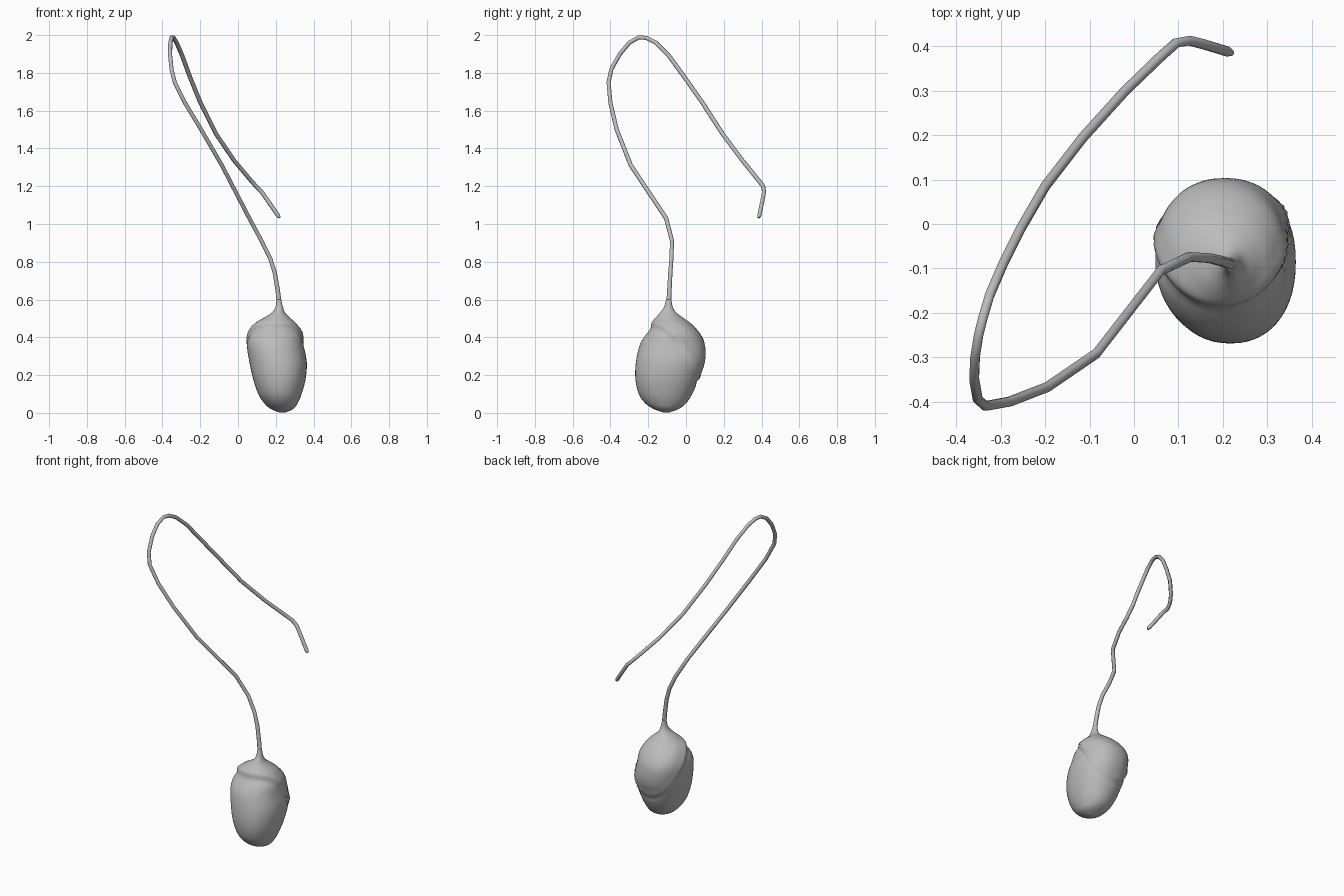
import bpy
import bmesh
import math
from mathutils import Vector

SIDES = 56      # points around each ring of the head
STEPS = 5       # rings between two profile rows

default_cube = bpy.data.objects.get("Cube")
if default_cube:
    bpy.data.objects.remove(default_cube, do_unlink=True)


def make_material(name, colour):
    material = bpy.data.materials.new(name)
    material.use_nodes = True
    material.diffuse_color = colour
    shader = material.node_tree.nodes["Principled BSDF"]
    shader.inputs["Base Color"].default_value = colour
    shader.inputs["Roughness"].default_value = 0.6
    return material


def spline(a, b, c, d, t):
    """Smooth interpolation between b and c."""
    return 0.5 * (2 * b + (c - a) * t + (2 * a - 5 * b + 4 * c - d) * t ** 2
                  + (3 * b - a - 3 * c + d) * t ** 3)


def refine(rows, steps):
    """Insert smooth in-between rows into a list of rows."""
    result = []
    for i in range(len(rows) - 1):
        near = [rows[max(0, min(len(rows) - 1, i + k))] for k in (-1, 0, 1, 2)]
        for s in range(steps):
            result.append([spline(*values, s / steps) for values in zip(*near)])
    return result + [list(rows[-1])]


grey = make_material("plain grey", (0.5, 0.5, 0.5, 1))

# Head outline: height, left and right limits, front and back limits
head_rows = [
    (0.002, 0.22, 0.25, -0.12, -0.09),
    (0.02, 0.175, 0.292, -0.17, -0.04),
    (0.05, 0.14, 0.315, -0.215, 0.0),
    (0.1, 0.107, 0.337, -0.25, 0.033),
    (0.18, 0.08, 0.358, -0.268, 0.068),
    (0.27, 0.06, 0.364, -0.265, 0.1),
    (0.36, 0.047, 0.347, -0.245, 0.1),
    (0.42, 0.056, 0.338, -0.21, 0.075),
    (0.47, 0.085, 0.31, -0.18, 0.03),
    (0.5, 0.13, 0.28, -0.163, -0.01),
    (0.53, 0.178, 0.25, -0.138, -0.05),
    (0.56, 0.198, 0.238, -0.117, -0.07),
    (0.6, 0.204, 0.229, -0.105, -0.077),
]


def cap_distance(point):
    """Height above the curved lower edge of the cap."""
    return point.z - (0.46 - 4.7 * max(0, point.y + 0.18) ** 2)


def build_head():
    bm = bmesh.new()
    rings = []
    for z, x0, x1, y0, y1 in refine(head_rows, STEPS):
        ring = []
        centre = Vector(((x0 + x1) / 2, (y0 + y1) / 2, z))
        # cross-section grows slightly squarer at mid height
        power = 1 - 0.1 * math.sin(math.pi * min(1, z / 0.55))
        for k in range(SIDES):
            angle = 2 * math.pi * k / SIDES
            c, s = math.cos(angle), math.sin(angle)
            offset = Vector((math.copysign(abs(c) ** power, c) * (x1 - x0) / 2,
                             math.copysign(abs(s) ** power, s) * (y1 - y0) / 2, 0))
            # raised cap lip with a soft groove under it
            d = cap_distance(centre + offset)
            fade = min(1, offset.length / 0.1) ** 2
            lip = 0.007 * math.exp(-((d - 0.022) / 0.022) ** 2)
            groove = 0.007 * math.exp(-((d + 0.018) / 0.02) ** 2)
            offset *= 1 + fade * (lip - groove) / offset.length
            ring.append(bm.verts.new(centre + offset))
        rings.append(ring)
    for low, high in zip(rings, rings[1:]):
        for k in range(SIDES):
            n = (k + 1) % SIDES
            bm.faces.new((low[k], low[n], high[n], high[k]))
    bm.faces.new(rings[0][::-1])
    bm.faces.new(rings[-1])
    mesh = bpy.data.meshes.new("head")
    bm.to_mesh(mesh)
    bm.free()
    for face in mesh.polygons:
        face.use_smooth = True
    mesh.materials.append(grey)
    head = bpy.data.objects.new("head", mesh)
    bpy.context.collection.objects.link(head)


# Tail centre line, from the neck round the loop to the tip
tail_path = [
    (0.217, -0.091, 0.59), (0.21, -0.088, 0.65), (0.195, -0.083, 0.74),
    (0.17, -0.077, 0.82), (0.125, -0.074, 0.91), (0.06, -0.105, 1.03),
    (-0.085, -0.292, 1.31), (-0.195, -0.367, 1.5), (-0.28, -0.4, 1.64),
    (-0.335, -0.41, 1.75), (-0.352, -0.395, 1.82), (-0.36, -0.35, 1.9),
    (-0.358, -0.3, 1.96), (-0.35, -0.25, 1.988), (-0.34, -0.21, 1.985),
    (-0.325, -0.16, 1.96), (-0.295, -0.09, 1.89), (-0.255, -0.01, 1.78),
    (-0.2, 0.085, 1.645), (-0.115, 0.195, 1.475), (-0.02, 0.3, 1.335),
    (0.06, 0.377, 1.24), (0.095, 0.408, 1.2), (0.125, 0.413, 1.17),
    (0.16, 0.404, 1.12), (0.212, 0.388, 1.045), (0.22, 0.385, 1.034),
]


def build_tail():
    curve = bpy.data.curves.new("tail", "CURVE")
    curve.dimensions = "3D"
    curve.bevel_depth = 0.0115
    curve.bevel_resolution = 2
    curve.use_fill_caps = True
    line = curve.splines.new("POLY")
    line.points.add(len(tail_path) - 1)
    for point, place in zip(line.points, tail_path):
        point.co = (*place, 1)
        point.radius = 1 + 0.15 * max(0, 0.8 - place[2]) / 0.2
    line.points[-1].radius = 0.6
    line.use_smooth = True
    curve.materials.append(grey)
    tail = bpy.data.objects.new("tail", curve)
    bpy.context.collection.objects.link(tail)


build_head()
build_tail()
